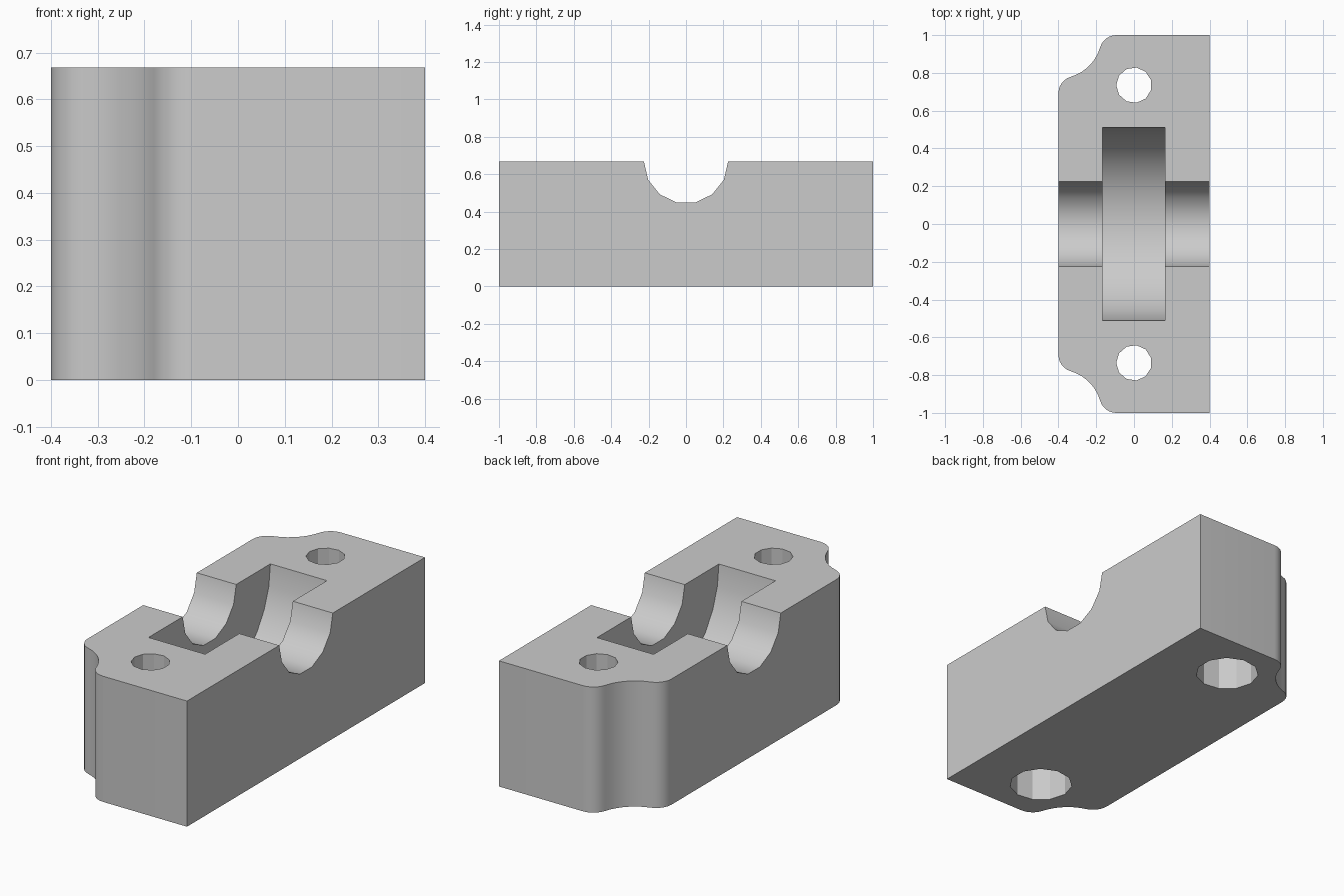
import bpy
import bmesh
from math import cos, sin, radians
from mathutils import Vector

cube = bpy.data.objects.get("Cube")
if cube:
    bpy.data.objects.remove(cube, do_unlink=True)

HEIGHT = 0.668
HALF_X, HALF_Y = 0.4, 1.0

grey = bpy.data.materials.new("plain grey")
grey.use_nodes = True
colour = (0.6, 0.6, 0.6, 1)
grey.diffuse_color = colour
grey.node_tree.nodes["Principled BSDF"].inputs["Base Color"].default_value = colour


def arc(cx, cy, r, start, end, steps):
    """Points along a circular arc, angles in degrees."""
    angles = [radians(start + (end - start) * i / steps) for i in range(steps + 1)]
    return [(cx + r * cos(a), cy + r * sin(a)) for a in angles]


def prism(name, profile, low, high, axis):
    """Extrude a closed 2D profile along z (profile x, y) or x (profile y, z)."""
    bm = bmesh.new()
    place = (lambda p: (p[0], p[1], low)) if axis == "z" else (lambda p: (low, p[0], p[1]))
    face = bm.faces.new([bm.verts.new(place(p)) for p in profile])
    new = bmesh.ops.extrude_face_region(bm, geom=[face])["geom"]
    move = Vector((0, 0, high - low)) if axis == "z" else Vector((high - low, 0, 0))
    bmesh.ops.translate(bm, vec=move, verts=[v for v in new if isinstance(v, bmesh.types.BMVert)])
    bmesh.ops.recalc_face_normals(bm, faces=bm.faces)
    mesh = bpy.data.meshes.new(name)
    bm.to_mesh(mesh)
    bm.free()
    mesh.materials.append(grey)
    obj = bpy.data.objects.new(name, mesh)
    bpy.context.collection.objects.link(obj)
    return obj


def half_round(r, steps):
    """Lower half circle around the top of the block, open upwards."""
    return arc(0, HEIGHT, r, 180, 360, steps) + [(r, HEIGHT + 0.2), (-r, HEIGHT + 0.2)]


# Block outline: scooped corners on the -x side blended with small fillets
scoop, fillet = 0.23, 0.09
reach = ((scoop + fillet) ** 2 - fillet ** 2) ** 0.5
turn = 16.3
corner = arc(-HALF_X + reach, HALF_Y - fillet, fillet, 90, 180 - turn, 6)
corner += arc(-HALF_X, HALF_Y, scoop, -turn, turn - 90, 7)[1:-1]
corner += arc(-HALF_X + fillet, HALF_Y - reach, fillet, 90 + turn, 180, 6)
mirrored = [(x, -y) for x, y in reversed(corner)]
outline = [(HALF_X, HALF_Y)] + corner + mirrored + [(HALF_X, -HALF_Y)]
block = prism("bearing_block", outline, 0, HEIGHT, "z")

# Shaft channel and wider bearing pocket
cutters = [
    prism("shaft_cutter", half_round(0.225, 7), -0.6, 0.6, "x"),
    prism("pocket_cutter", half_round(0.512, 14), -0.168, 0.165, "x"),
]

# Bolt holes, with wider recesses from below
for side in (-1, 1):
    y = side * 0.735
    for name, r, low, high in (("bolt_cutter", 0.094, 0.1, 0.8),
                               ("recess_cutter", 0.158, -0.1, 0.33)):
        ring = arc(0, y, r, 180, 540, 11)[:-1]
        cutters.append(prism(name, ring, low, high, "z"))

bpy.ops.object.select_all(action="DESELECT")
bpy.context.view_layer.objects.active = block
block.select_set(True)
for cutter in cutters:
    cutter.hide_render = True
    mod = block.modifiers.new(cutter.name, "BOOLEAN")
    mod.operation = "DIFFERENCE"
    mod.solver = "EXACT"
    mod.object = cutter
    bpy.ops.object.modifier_apply(modifier=mod.name)
    bpy.data.objects.remove(cutter, do_unlink=True)

bpy.ops.object.shade_smooth_by_angle(angle=radians(30))
